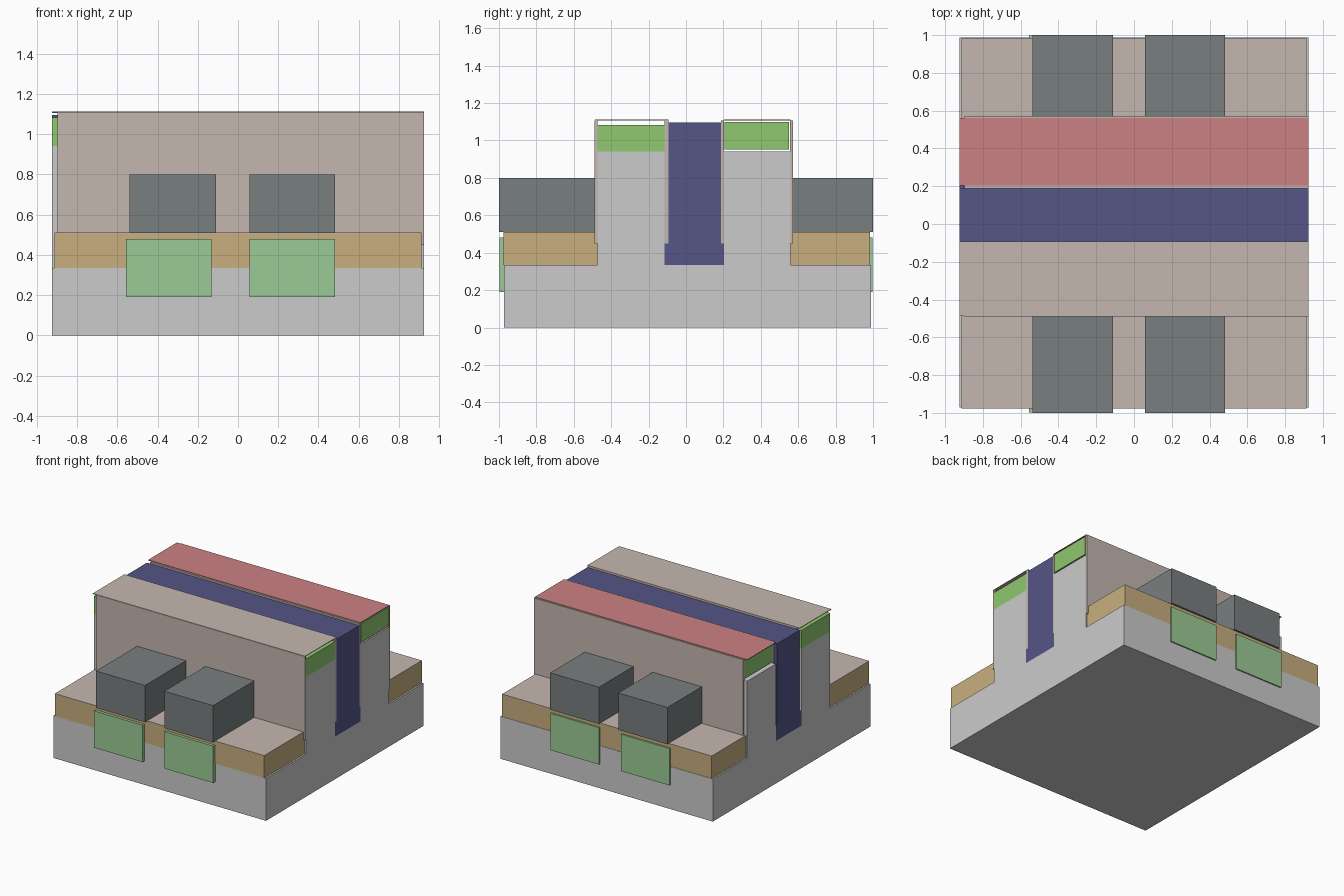
import bpy

if "Cube" in bpy.data.objects:
    bpy.data.objects.remove(bpy.data.objects["Cube"])


def material(name, rgb):
    m = bpy.data.materials.new(name)
    m.diffuse_color = (*rgb, 1)
    m.use_nodes = True
    m.node_tree.nodes["Principled BSDF"].inputs["Base Color"].default_value = m.diffuse_color
    return m


BEIGE = material("beige", (0.56, 0.47, 0.43))
GOLD = material("gold", (0.58, 0.43, 0.21))
LIME = material("lime", (0.28, 0.58, 0.16))
MINT = material("mint", (0.33, 0.60, 0.30))
BLUE = material("blue", (0.09, 0.09, 0.24))
ROSE = material("rose", (0.60, 0.22, 0.23))
SLATE = material("slate", (0.19, 0.21, 0.21))


def extrude_x(name, profile, x0, x1, mat=None):
    """Extrude a closed (y, z) profile along x."""
    n = len(profile)
    verts = [(x, y, z) for x in (x0, x1) for y, z in profile]
    faces = [tuple(reversed(range(n))), tuple(range(n, 2 * n))]
    faces += [(i, (i + 1) % n, n + (i + 1) % n, n + i) for i in range(n)]
    mesh = bpy.data.meshes.new(name)
    mesh.from_pydata(verts, [], faces)
    obj = bpy.data.objects.new(name, mesh)
    bpy.context.collection.objects.link(obj)
    if mat:
        mesh.materials.append(mat)
    return obj


def box(name, x0, x1, y0, y1, z0, z1, mat=None):
    return extrude_x(name, [(y0, z0), (y1, z0), (y1, z1), (y0, z1)], x0, x1, mat)


L, R = -0.925, 0.925      # ends of the block
LINER = -0.897            # liners stop short of the left end

# Substrate with two fins
extrude_x("substrate", [
    (-0.972, 0), (0.988, 0), (0.988, 0.335), (0.56, 0.335), (0.56, 0.942),
    (0.203, 0.942), (0.203, 0.335), (-0.114, 0.335), (-0.114, 0.942),
    (-0.473, 0.942), (-0.473, 0.335), (-0.972, 0.335)], L, R)

# Centre fill, wider at its foot
extrude_x("centre_fill", [
    (-0.114, 0.335), (0.203, 0.335), (0.203, 0.45), (0.188, 0.45),
    (0.188, 1.095), (-0.093, 1.095), (-0.093, 0.45), (-0.114, 0.45)], L, R, BLUE)

# Caps on the fins
box("front_fin_cap", L, R, -0.473, -0.114, 0.942, 1.084, LIME)
box("back_fin_cap", LINER, R, 0.207, 0.552, 0.952, 1.1, LIME)

# Thin liners on the fin sides
for name, y0, y1 in (("front_outer", -0.489, -0.473), ("front_inner", -0.114, -0.093),
                     ("back_inner", 0.188, 0.203), ("back_outer", 0.556, 0.572)):
    box(name + "_liner", LINER, R, y0, y1, 0.45, 1.108, BEIGE)

# Thin sheets over the fins
box("front_top_sheet", L, R, -0.487, -0.093, 1.106, 1.111, BEIGE)
box("back_top_sheet", L, R, 0.203, 0.56, 1.107, 1.112, ROSE)

# Ledges on both sides with contacts and plates
for side, y0, y1, c0, c1, p0, p1 in (
        ("front", -0.976, -0.473, -1.0, -0.489, -0.998, -0.972),
        ("back", 0.56, 0.985, 0.572, 1.0, 0.985, 0.998)):
    box(side + "_ledge", -0.913, 0.912, y0, y1, 0.335, 0.507, GOLD)
    box(side + "_ledge_sheet", -0.913, 0.912, y0, y1, 0.507, 0.512, BEIGE)
    for tag, x0, x1, px0, px1 in (("left", -0.538, -0.11, -0.556, -0.132),
                                  ("right", 0.058, 0.483, 0.058, 0.483)):
        box(f"{side}_{tag}_contact", x0, x1, c0, c1, 0.51, 0.80, SLATE)
        box(f"{side}_{tag}_plate", px0, px1, p0, p1, 0.19, 0.48, MINT)
